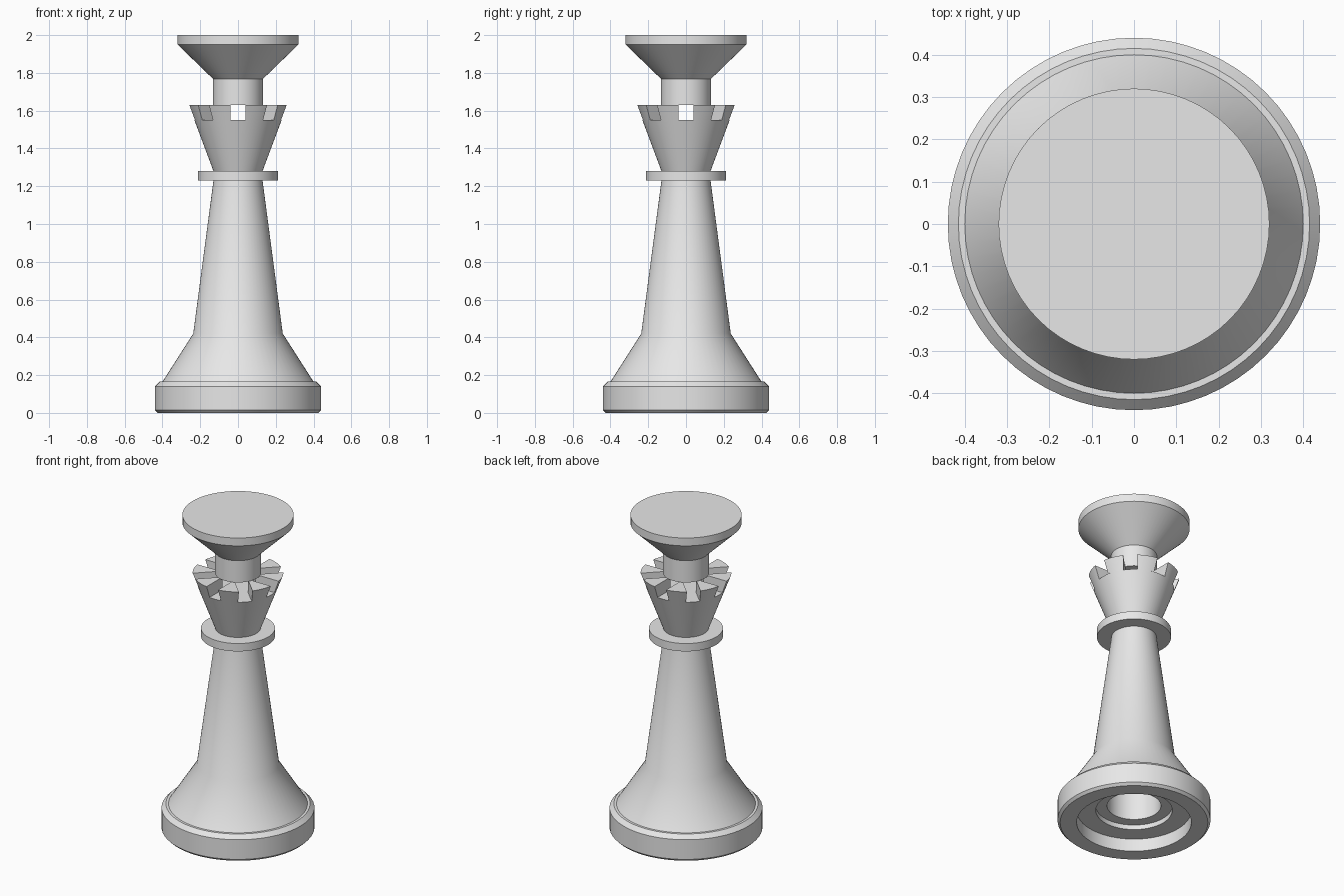
import bpy
import bmesh
import math
from mathutils import Vector

cube = bpy.data.objects.get("Cube")
if cube:
    bpy.data.objects.remove(cube, do_unlink=True)

SEGMENTS = 64

grey = bpy.data.materials.new("plain grey")
grey.use_nodes = True
colour = (0.8, 0.8, 0.8, 1)
grey.diffuse_color = colour
grey.node_tree.nodes["Principled BSDF"].inputs["Base Color"].default_value = colour


def finish(bm, name):
    """Turn a bmesh into a named, smooth-shaded object."""
    bmesh.ops.remove_doubles(bm, verts=bm.verts, dist=1e-5)
    bmesh.ops.recalc_face_normals(bm, faces=bm.faces)
    mesh = bpy.data.meshes.new(name)
    bm.to_mesh(mesh)
    bm.free()
    mesh.materials.append(grey)
    obj = bpy.data.objects.new(name, mesh)
    bpy.context.collection.objects.link(obj)
    bpy.ops.object.select_all(action="DESELECT")
    obj.select_set(True)
    bpy.context.view_layer.objects.active = obj
    bpy.ops.object.shade_smooth_by_angle(angle=math.radians(30))
    return obj


def lathe(name, profile):
    """Spin a (radius, height) profile around the z axis."""
    bm = bmesh.new()
    verts = [bm.verts.new((r, 0, z)) for r, z in profile]
    edges = [bm.edges.new(pair) for pair in zip(verts, verts[1:])]
    bmesh.ops.spin(bm, geom=verts + edges, cent=(0, 0, 0), axis=(0, 0, 1),
                   angle=math.tau, steps=SEGMENTS, use_merge=False)
    return finish(bm, name)


# Base and shaft, with a stepped hollow underneath
lathe("base_and_shaft", [
    (0, 0.6), (0.155, 0.6), (0.155, 0.11), (0.22, 0.11), (0.22, 0.08),
    (0.33, 0.08), (0.33, 0), (0.425, 0), (0.44, 0.015), (0.44, 0.14),
    (0.415, 0.165), (0.4, 0.165), (0.237, 0.42), (0.13, 1.23), (0, 1.23)])

# Collar ring
lathe("collar", [(0, 1.23), (0.213, 1.23), (0.213, 1.28), (0, 1.28)])

# Crown body up to the floor of the slots
FLOOR, TOP = 1.55, 1.63
R_FLOOR, R_TOP = 0.231, 0.261
lathe("crown", [(0, 1.28), (0.13, 1.28), (R_FLOOR, FLOOR), (0, FLOOR)])

# Eight wedge-shaped merlons, left between four straight slots
COUNT, HALF_SLOT, ARC_STEPS = 8, 0.04, 8
sector = math.tau / COUNT
bm = bmesh.new()
for i in range(COUNT):
    middle = (i + 0.5) * sector
    rings = []
    for radius, z in ((R_FLOOR, FLOOR), (R_TOP, TOP)):
        spread = sector / 2 - math.asin(HALF_SLOT / radius)
        tip = HALF_SLOT / math.sin(sector / 2)
        outline = [(tip, middle)]
        for k in range(ARC_STEPS + 1):
            outline.append((radius, middle + spread * (2 * k / ARC_STEPS - 1)))
        rings.append([bm.verts.new(Vector((r * math.cos(a), r * math.sin(a), z)))
                      for r, a in outline])
    low, high = rings
    bm.faces.new(low[::-1])
    bm.faces.new(high)
    for k in range(len(low)):
        n = (k + 1) % len(low)
        bm.faces.new((low[k], low[n], high[n], high[k]))
finish(bm, "crown_merlons")

# Neck and flared top cup
lathe("neck_and_top_cup", [
    (0, TOP), (0.132, TOP), (0.132, 1.768), (0.32, 1.95), (0.32, 2), (0, 2)])
